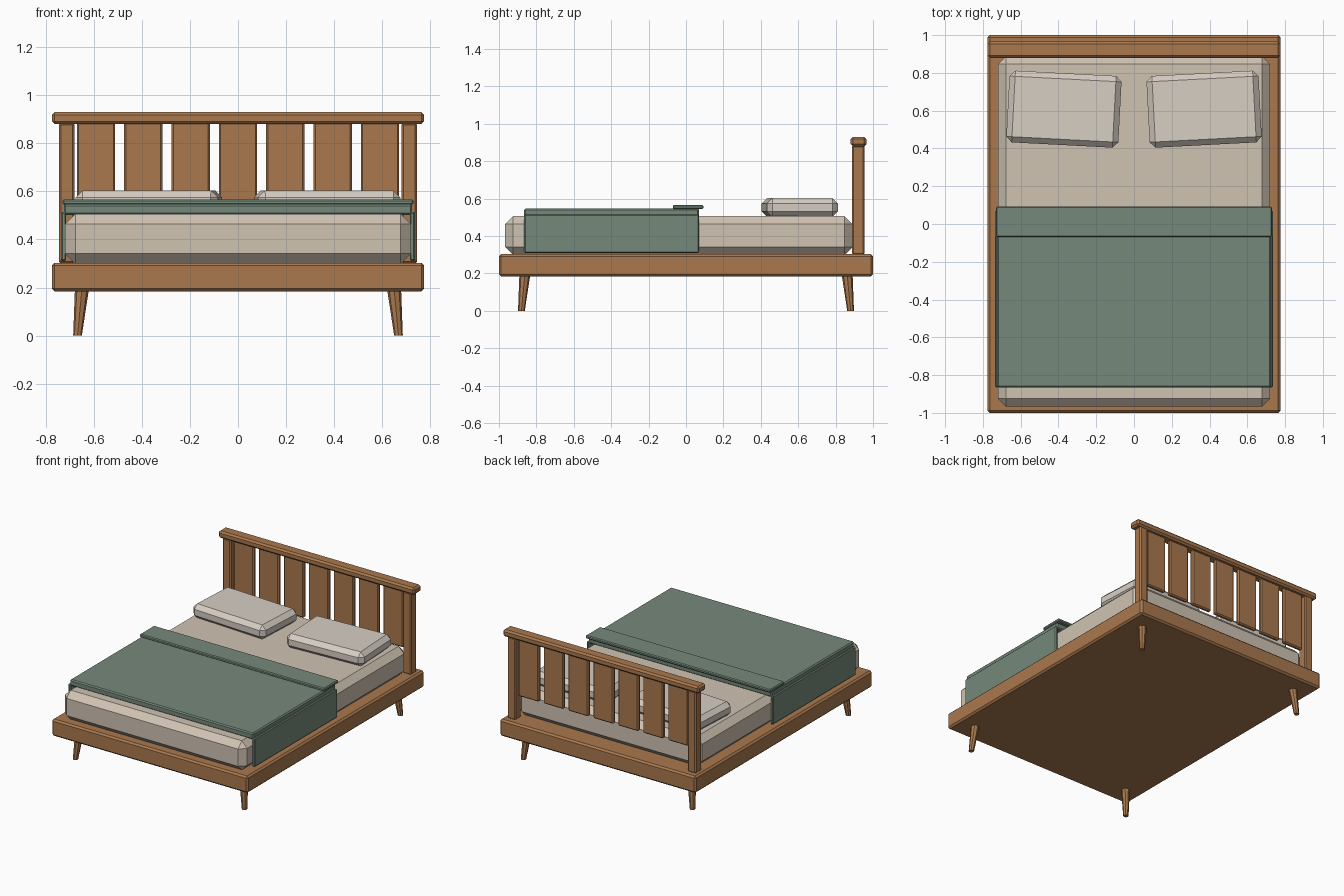
import bpy, bmesh
from math import radians
from mathutils import Vector

if "Cube" in bpy.data.objects:
    bpy.data.objects.remove(bpy.data.objects["Cube"])


def material(name, rgb):
    m = bpy.data.materials.new(name)
    m.diffuse_color = (*rgb, 1)
    m.use_nodes = True
    m.node_tree.nodes["Principled BSDF"].inputs["Base Color"].default_value = m.diffuse_color
    return m


WOOD = material("wood", (0.40, 0.19, 0.075))
LINEN = material("mattress_fabric", (0.63, 0.55, 0.45))
PILLOW = material("pillow_fabric", (0.68, 0.62, 0.55))
GREEN = material("blanket_fabric", (0.18, 0.25, 0.195))


def finish(name, bm, mat, loc):
    me = bpy.data.meshes.new(name)
    bm.to_mesh(me)
    bm.free()
    me.materials.append(mat)
    ob = bpy.data.objects.new(name, me)
    ob.location = loc
    bpy.context.collection.objects.link(ob)
    return ob


def box(name, x, y, z, mat, bevel):
    """Chamfered box from (min, max) ranges."""
    lo, hi = Vector((x[0], y[0], z[0])), Vector((x[1], y[1], z[1]))
    bm = bmesh.new()
    bmesh.ops.create_cube(bm, size=1)
    bmesh.ops.scale(bm, vec=hi - lo, verts=bm.verts)
    bmesh.ops.bevel(bm, geom=bm.edges[:], offset=bevel, segments=1,
                    profile=0.5, affect='EDGES')
    return finish(name, bm, mat, (lo + hi) / 2)


# Platform frame
box("bed_frame", (-0.775, 0.775), (-1, 1), (0.183, 0.303), WOOD, 0.012)

# Splayed tapered legs
for sx, side in ((-1, "left"), (1, "right")):
    for sy, end in ((-1, "front"), (1, "back")):
        bm = bmesh.new()
        bmesh.ops.create_cone(bm, cap_ends=True, segments=8, radius1=0.018,
                              radius2=0.029, depth=0.19)
        for v in bm.verts:
            t = v.co.z / 0.19 + 0.5
            v.co.x += sx * (0.668 - 0.018 * t)
            v.co.y += sy * (0.880 - 0.018 * t)
            v.co.z += 0.095
        finish(f"{end}_{side}_leg", bm, WOOD, (0, 0, 0))

# Headboard: posts, slats and cap rail
for s, side in ((-1, "left"), (1, "right")):
    box(f"headboard_post_{side}", sorted((s * 0.68, s * 0.745)),
        (0.888, 0.955), (0.30, 0.885), WOOD, 0.008)
for i in range(7):
    cx = (i - 3) * 0.197
    box(f"headboard_slat_{i + 1}", (cx - 0.08, cx + 0.08),
        (0.907, 0.937), (0.47, 0.89), WOOD, 0.008)
box("headboard_cap", (-0.775, 0.775), (0.88, 0.965), (0.88, 0.93), WOOD, 0.012)

# Mattress
box("mattress", (-0.72, 0.72), (-0.967, 0.89), (0.298, 0.507), LINEN, 0.043)

# Pillows, turned slightly outward
for s, side in ((-1, "left"), (1, "right")):
    p = box(f"pillow_{side}", (-0.297, 0.297), (-0.19, 0.19), (0, 0.103),
            PILLOW, 0.03)
    p.location = (s * 0.371, 0.608, 0.553)
    p.rotation_euler.z = radians(3 * s)

# Blanket: top, hanging sides and folded edge
box("blanket_top", (-0.725, 0.725), (-0.865, 0.07), (0.503, 0.548), GREEN, 0.008)
for s, side in ((-1, "left"), (1, "right")):
    box(f"blanket_side_{side}", sorted((s * 0.715, s * 0.737)),
        (-0.865, 0.07), (0.31, 0.515), GREEN, 0.006)
box("blanket_fold", (-0.73, 0.73), (-0.07, 0.093), (0.544, 0.567), GREEN, 0.006)
